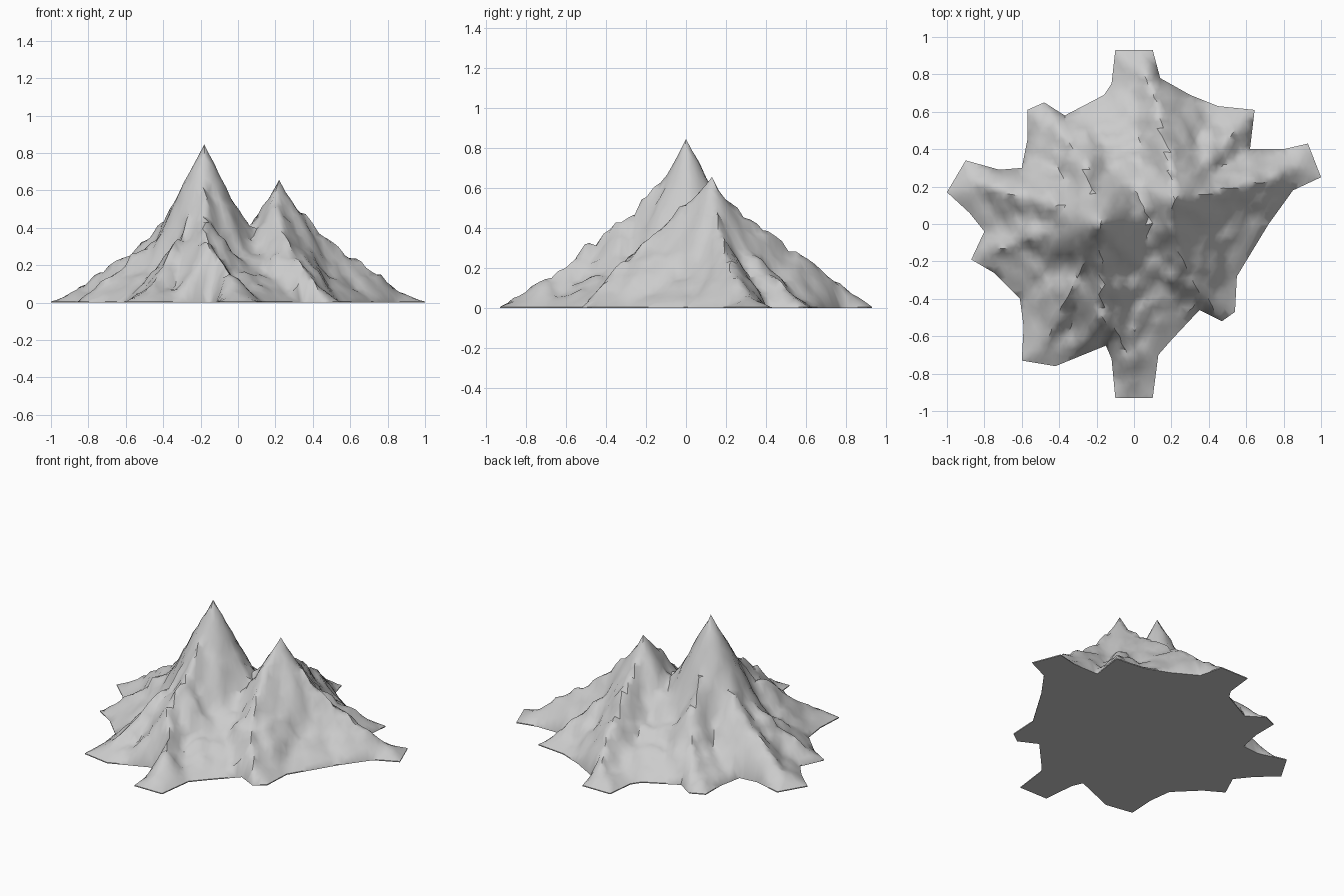
import bpy, bmesh, math, random
from mathutils import Vector, noise
from mathutils.geometry import delaunay_2d_cdt, intersect_point_line

random.seed(4)
cube = bpy.data.objects.get("Cube")
if cube:
    bpy.data.objects.remove(cube, do_unlink=True)

RIM = 0.006       # thickness of the foot of the mountain
STEP = 0.032      # spacing of the surface points

# Footprint, counter-clockwise from the right-hand spur
footprint = [Vector(p) for p in (
    (1, .25), (.93, .43), (.8, .4), (.62, .4), (.645, .61), (.45, .63), (.3, .69), (.14, .78),
    (.1, .93), (-.1, .93), (-.12, .75), (-.16, .69), (-.37, .58), (-.48, .65),
    (-.57, .61), (-.57, .45), (-.6, .3), (-.72, .29), (-.9, .34), (-1, .17),
    (-.88, .06), (-.8, -.04), (-.87, -.19), (-.75, -.26), (-.61, -.4), (-.59, -.55),
    (-.6, -.73), (-.42, -.76), (-.15, -.65), (-.12, -.72), (-.1, -.93), (.1, -.93),
    (.13, -.7), (.2, -.62), (.35, -.46), (.47, -.52), (.54, -.47), (.55, -.28),
    (.72, 0), (.85, .18))]

# Peaks: position on the ground and height
tall, short = (Vector((-.18, 0)), .84), (Vector((.22, .13)), .65)

# Ridges: peak, fullness, then the points the crest passes on its way down to a spur
ridges = [(peak, full, [peak[0]] + [Vector(p) for p in path]) for peak, full, path in (
    (tall, .75, [(-.18, -.3), (-.17, -.5), (-.04, -.7), (0, -.93)]),
    (tall, .68, [(-.33, -.35), (-.5, -.74)]),
    (tall, .64, [(-.5, -.05), (-.86, -.17)]),
    (tall, .66, [(-.4, .1), (-.6, .14), (-.96, .26)]),
    (tall, .75, [(-.25, .3), (-.5, .63)]),
    (short, .86, [(.17, .45), (.1, .7), (0, .93)]),
    (short, .75, [(.4, .36), (.63, .58)]),
    (short, .75, [(.6, .21), (.97, .34)]),
    (short, 1, [(.2, 0), (.27, -.2), (.37, -.4), (.5, -.5)]))]


def to_segment(p, a, b):
    """Distance from p to the segment a-b, and the share of it travelled."""
    q, t = intersect_point_line(p, a, b)
    t = min(max(t, 0), 1)
    return (p - a.lerp(b, t)).length, t


def edge_distance(p):
    return min(to_segment(p, a, b)[0] for a, b in zip(footprint, footprint[1:] + footprint[:1]))


def inside(p):
    hit = False
    for a, b in zip(footprint, footprint[1:] + footprint[:1]):
        if (a.y > p.y) != (b.y > p.y) and p.x < a.x + (p.y - a.y) * (b.x - a.x) / (b.y - a.y):
            hit = not hit
    return hit


def slope(fall, shoulder):
    """Straight lower slope with a sharp horn on top."""
    return shoulder * (1 - fall) + (1 - shoulder) * (1 - fall) ** 6


def ridge_height(p, peak, full, path):
    """Crest height nearest to p, lowered by the flank slope."""
    lengths = [(b - a).length for a, b in zip(path, path[1:])]
    best, done = 0, 0
    for a, b, size in zip(path, path[1:], lengths):
        dist, t = to_segment(p, a, b)
        fall = (done + t * size) / sum(lengths)
        crest = peak[1] * slope(fall, full)
        best = max(best, crest - dist * (.7 + 1.5 * crest))
        done += size
    return best


def height(p):
    d = edge_distance(p)
    near = min((p - c).length for c, top in (tall, short))
    # wander the sampling point so crests are crooked
    bend = noise.noise_vector(Vector((p.x, p.y, 0)) * 7).xy
    q = p + bend * .022 * min(1, near * 5) * min(1, d * 6)
    h = 0
    for centre, top in (tall, short):
        r = (q - centre).length
        h = max(h, top * slope(r / (r + 1.25 * d), .47))
    h = max([h] + [ridge_height(q, *ridge) for ridge in ridges])
    # broken rock: soft lumps and ledges, fading out at the foot and the peaks
    fade = min(1, d * 6) * min(1, near * 8)
    spot = Vector((p.x, p.y, 0))
    rough = .03 * noise.noise(spot * 6) + .022 * noise.noise(spot * 13)
    ledge = .009 * math.sin(h * 65 + 3 * noise.noise(spot * 4))
    return RIM + max(0, min(h + fade * (rough + ledge), 2.4 * d))


# Rim points, evenly spaced along the footprint
rim = []
for a, b in zip(footprint, footprint[1:] + footprint[:1]):
    n = max(1, round((b - a).length / STEP))
    rim += [a.lerp(b, i / n) for i in range(n)]

# Points at the peaks and scattered over the flanks
flank_points = [tall[0], short[0]]
count = int(1 / STEP)
for i in range(-count, count + 1):
    for j in range(-count, count + 1):
        p = Vector((i + (j % 2) / 2 + random.uniform(-.2, .2), j + random.uniform(-.2, .2))) * STEP
        if (inside(p) and edge_distance(p) > STEP * .5
                and min((p - c).length for c, top in (tall, short)) > STEP * .55):
            flank_points.append(p)

points = rim + flank_points
loop = [(i, (i + 1) % len(rim)) for i in range(len(rim))]
verts, edges, faces, *rest = delaunay_2d_cdt(points, loop, [list(range(len(rim)))], 1, 1e-5)

# Rock surface, then the rim wall and the flat underside
bm = bmesh.new()
top_verts = [bm.verts.new((v.x, v.y, height(v))) for v in verts]
for f in faces:
    bm.faces.new([top_verts[i] for i in f])
border = [e for e in bm.edges if e.is_boundary]
wall = bmesh.ops.extrude_edge_only(bm, edges=border)["geom"]
for v in wall:
    if isinstance(v, bmesh.types.BMVert):
        v.co.z = 0
bmesh.ops.contextual_create(bm, geom=[e for e in bm.edges if e.is_boundary])
bmesh.ops.recalc_face_normals(bm, faces=bm.faces)
mesh = bpy.data.meshes.new("mountain")
bm.to_mesh(mesh)
bm.free()

# Single pale rock colour
rock = bpy.data.materials.new("pale_grey_rock")
rock.use_nodes = True
rock.diffuse_color = (.6, .6, .6, 1)
rock.node_tree.nodes["Principled BSDF"].inputs["Base Color"].default_value = rock.diffuse_color
mesh.materials.append(rock)

mountain = bpy.data.objects.new("mountain", mesh)
bpy.context.collection.objects.link(mountain)
bpy.context.view_layer.objects.active = mountain
mountain.select_set(True)
bpy.ops.object.shade_smooth_by_angle(angle=math.radians(50))
